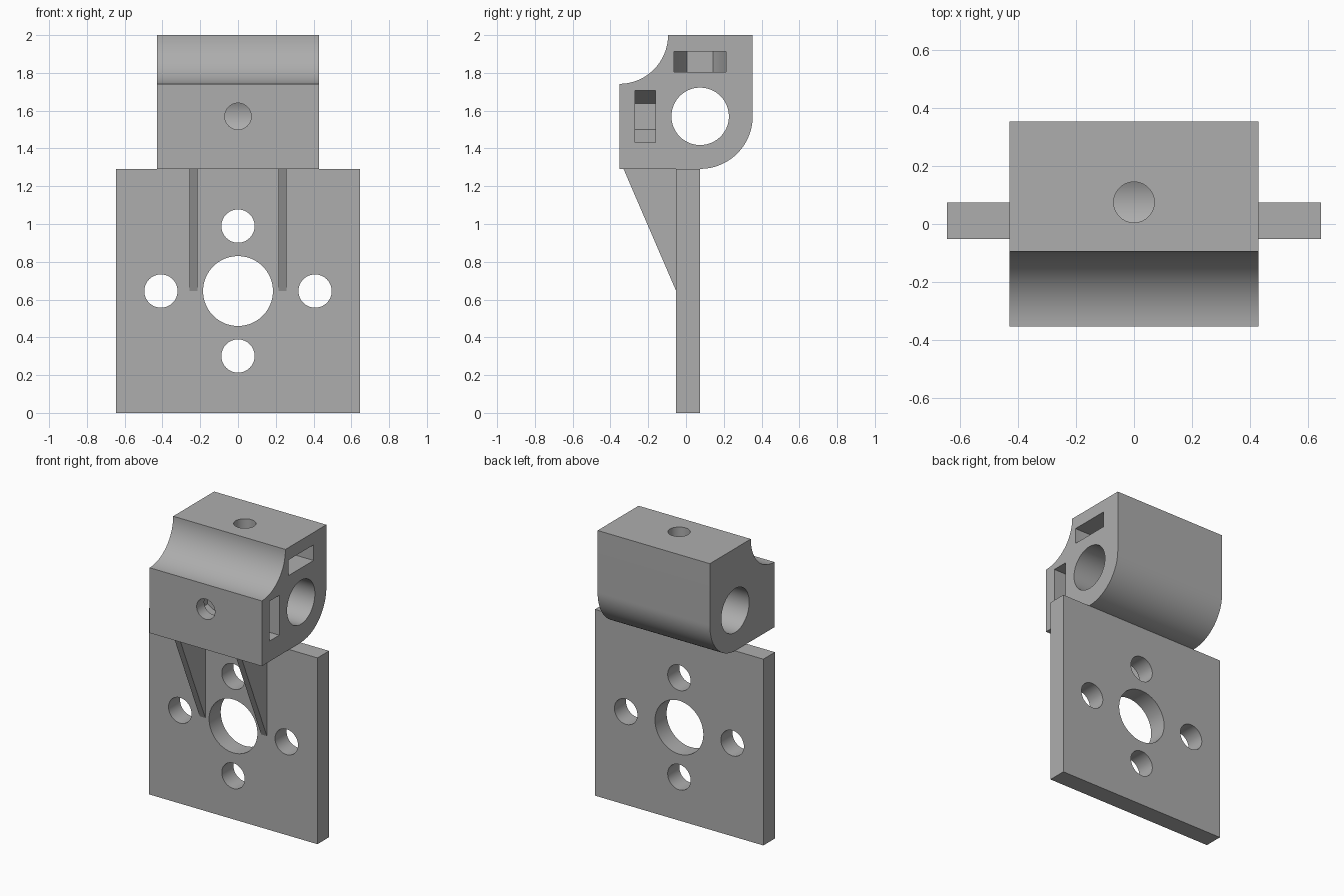
import bpy
import bmesh
from math import cos, sin, pi, radians
from mathutils import Matrix

cube = bpy.data.objects.get("Cube")
if cube:
    bpy.data.objects.remove(cube, do_unlink=True)

grey = bpy.data.materials.new("matte grey")
grey.use_nodes = True
COLOUR = (0.42, 0.42, 0.42, 1)
grey.diffuse_color = COLOUR
grey.node_tree.nodes["Principled BSDF"].inputs["Base Color"].default_value = COLOUR


def link(name, bm):
    bmesh.ops.recalc_face_normals(bm, faces=bm.faces)
    mesh = bpy.data.meshes.new(name)
    bm.to_mesh(mesh)
    bm.free()
    mesh.materials.append(grey)
    obj = bpy.data.objects.new(name, mesh)
    bpy.context.collection.objects.link(obj)
    return obj


def extrude_x(name, profile, x0, x1):
    """Solid from a (y, z) outline swept along x."""
    bm = bmesh.new()
    face = bm.faces.new([bm.verts.new((x0, y, z)) for y, z in profile])
    swept = bmesh.ops.extrude_face_region(bm, geom=[face])["geom"]
    verts = [g for g in swept if isinstance(g, bmesh.types.BMVert)]
    bmesh.ops.translate(bm, verts=verts, vec=(x1 - x0, 0, 0))
    return link(name, bm)


def box_profile(y0, y1, z0, z1):
    return [(y0, z0), (y1, z0), (y1, z1), (y0, z1)]


def cylinder(name, centre, radius, depth, axis, sides=64):
    turn = {"x": Matrix.Rotation(pi / 2, 4, "Y"),
            "y": Matrix.Rotation(pi / 2, 4, "X"),
            "z": Matrix.Identity(4)}[axis]
    bm = bmesh.new()
    bmesh.ops.create_cone(bm, cap_ends=True, segments=sides, radius1=radius,
                          radius2=radius, depth=depth,
                          matrix=Matrix.Translation(centre) @ turn)
    return link(name, bm)


def arc(cy, cz, r, start, end, steps=24):
    angles = [radians(start + (end - start) * i / steps) for i in range(steps + 1)]
    return [(cy + r * cos(a), cz + r * sin(a)) for a in angles]


def cut(obj, cutters):
    """Subtract the cutters for good, then discard them."""
    for c in cutters:
        c.hide_render = True
        mod = obj.modifiers.new("cut", "BOOLEAN")
        mod.operation = "DIFFERENCE"
        mod.solver = "EXACT"
        mod.object = c
    graph = bpy.context.evaluated_depsgraph_get()
    obj.data = bpy.data.meshes.new_from_object(obj.evaluated_get(graph))
    obj.modifiers.clear()
    for c in cutters:
        bpy.data.objects.remove(c, do_unlink=True)


def smooth(obj):
    bpy.ops.object.select_all(action="DESELECT")
    obj.select_set(True)
    bpy.context.view_layer.objects.active = obj
    bpy.ops.object.shade_smooth_by_angle(angle=radians(30))


HALF = 0.353        # half depth of the clamp block
BASE = 1.29         # joint between plate and clamp block
BORE_Y, BORE_Z = 0.075, 1.57
BLOCK_X = 0.43

# Clamp block: scooped front top edge, rounded back bottom edge
outline = [(-HALF, BASE)]
outline += arc(-HALF, 2.0, 0.258, -90, 0)
outline += [(HALF, 2.0)]
outline += arc(BORE_Y, BORE_Z, HALF - BORE_Y, 0, -90)
block = extrude_x("clamp_block", outline, -BLOCK_X, BLOCK_X)

# Rod bore, two screw holes meeting it, and two nut slots open on the left side
NUT, NUT_T = 0.138, 0.108
SLOT_Z, SLOT_Y = 1.86, -0.216
cut(block, [
    cylinder("bore", (0, BORE_Y, BORE_Z), 0.152, 1.2, "x", 96),
    cylinder("top_screw", (0, BORE_Y, 1.87), 0.07, 0.6, "z"),
    cylinder("front_screw", (0, -0.225, BORE_Z), 0.07, 0.6, "y"),
])


def nut_outline():
    """Hexagon end with straight sides running out past the block."""
    hexagon = [(NUT * cos(radians(a)), NUT * sin(radians(a))) for a in (90, 150, 210, 270)]
    return hexagon + [(0.6, -NUT), (0.6, NUT)]


def nut_slot(name, matrix):
    bm = bmesh.new()
    face = bm.faces.new([bm.verts.new((x, y, -NUT_T / 2)) for x, y in nut_outline()])
    swept = bmesh.ops.extrude_face_region(bm, geom=[face])["geom"]
    verts = [g for g in swept if isinstance(g, bmesh.types.BMVert)]
    bmesh.ops.translate(bm, verts=verts, vec=(0, 0, NUT_T))
    bmesh.ops.transform(bm, matrix=matrix, verts=bm.verts)
    return link(name, bm)


cut(block, [
    nut_slot("top_slot", Matrix.Translation((0, BORE_Y, SLOT_Z))),
    nut_slot("front_slot", Matrix.Translation((0, SLOT_Y, BORE_Z))
             @ Matrix.Rotation(pi / 2, 4, "X")),
])
smooth(block)

# Mounting plate with one large hole and four bolt holes
PLATE_F, HOLE_Z = -0.052, 0.645
plate = extrude_x("mounting_plate", box_profile(PLATE_F, BORE_Y, 0, BASE), -0.645, 0.645)
holes = [cylinder("centre_hole", (0, 0, HOLE_Z), 0.185, 1, "y", 96)]
for x, z in ((0.408, 0), (-0.408, 0), (0, 0.344), (0, -0.344)):
    holes.append(cylinder("bolt_hole", (x, 0, HOLE_Z + z), 0.088, 1, "y"))
cut(plate, holes)
smooth(plate)

# Triangular ribs bracing the block against the plate
rib = [(PLATE_F, HOLE_Z), (PLATE_F, BASE), (-0.33, BASE)]
for side, x in (("left", 0.236), ("right", -0.236)):
    extrude_x(side + "_rib", rib, x - 0.022, x + 0.022)
